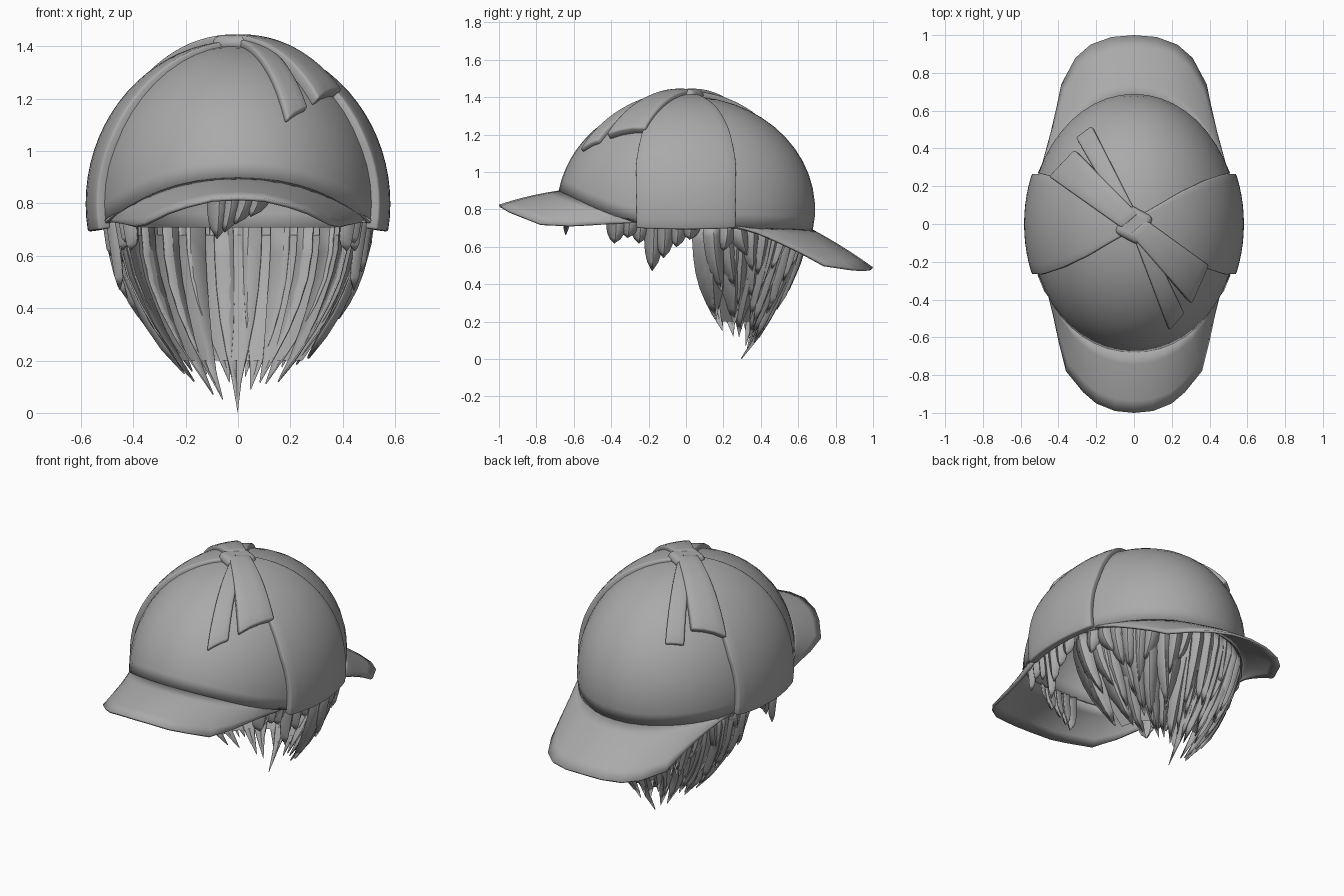
import bpy, math, random
from mathutils import Vector

random.seed(4)
if "Cube" in bpy.data.objects:
    bpy.data.objects.remove(bpy.data.objects["Cube"])

grey = bpy.data.materials.new("plain grey")
grey.use_nodes = True
grey.diffuse_color = (0.4, 0.4, 0.4, 1)
grey.node_tree.nodes["Principled BSDF"].inputs["Base Color"].default_value = (0.4, 0.4, 0.4, 1)

A, B, C, Z0 = 0.55, 0.69, 0.605, 0.8   # crown ellipsoid


def finish(name, verts, faces, thick=0.0, bevel=0.0, angle=40):
    mesh = bpy.data.meshes.new(name)
    mesh.from_pydata(verts, [], faces)
    mesh.materials.append(grey)
    ob = bpy.data.objects.new(name, mesh)
    bpy.context.collection.objects.link(ob)
    bpy.ops.object.select_all(action="DESELECT")
    ob.select_set(True)
    bpy.context.view_layer.objects.active = ob
    if thick:
        mod = ob.modifiers.new("thickness", "SOLIDIFY")
        mod.thickness, mod.offset = thick, -1
    if bevel:
        mod = ob.modifiers.new("soft edges", "BEVEL")
        mod.width, mod.segments, mod.limit_method = bevel, 2, "ANGLE"
        mod.angle_limit = math.radians(50)
    bpy.ops.object.shade_smooth_by_angle(angle=math.radians(angle))
    return ob


def grid(name, rows, **kw):
    n = len(rows[0])
    verts = [p for r in rows for p in r]
    faces = [(i * n + j, (i + 1) * n + j, (i + 1) * n + j + 1, i * n + j + 1)
             for i in range(len(rows) - 1) for j in range(n - 1)]
    return finish(name, verts, faces, **kw)


def lerp_table(table, k):
    # piecewise linear lookup, first column ascending
    for a, b in zip(table, table[1:]):
        if k <= b[0]:
            f = max(0, (k - a[0]) / (b[0] - a[0]))
            return [p + (q - p) * f for p, q in zip(a[1:], b[1:])]
    return list(table[-1][1:])


# Crown: lower edge rises over the front brim
def base_z(y):
    return lerp_table([(-0.69, 0.9), (-0.6, 0.86), (-0.45, 0.79), (-0.25, 0.72), (0.2, 0.7), (0.7, 0.685)], y)[0]


def crown_point(az, v):
    low = math.asin((base_z(-B * math.cos(az)) - Z0) / C)
    el = low + (math.pi / 2 - low) * v
    r = math.cos(el)
    return (A * r * math.sin(az), -B * r * math.cos(az), Z0 + C * math.sin(el))


SEG = 48
rows = [[crown_point(2 * math.pi * j / SEG, v / 14) for j in range(SEG)] for v in range(14)]
verts = [p for r in rows for p in r] + [(0, 0, Z0 + C)]
faces = [(i * SEG + j, i * SEG + (j + 1) % SEG, (i + 1) * SEG + (j + 1) % SEG, (i + 1) * SEG + j)
         for i in range(13) for j in range(SEG)]
faces += [(13 * SEG + j, 13 * SEG + (j + 1) % SEG, 14 * SEG) for j in range(SEG)]
finish("crown", verts, faces, thick=0.02)


# Brims: half outline mirrored, joined to the crown's lower edge
def brim(name, half, sign):
    outline = [(-x, y, z) for x, y, z in reversed(half[1:])] + half
    span = math.acos(0.27 / B)
    inner = []
    for i in range(len(outline)):
        a = span * (2 * i / (len(outline) - 1) - 1)
        x, y = A * 0.985 * math.sin(a), sign * B * 0.985 * math.cos(a)
        inner.append((x, y, base_z(y) + 0.005))
    rows = []
    for k in range(6):
        f = k / 5
        rows.append([Vector(p).lerp(Vector(q), f) + Vector((0, 0, 0.03 * f * (1 - f)))
                     for p, q in zip(inner, outline)])
    if sign > 0:
        rows.reverse()
    grid(name, rows, thick=0.014, angle=50)


brim("front_brim", [(0, -1, .825), (.1, -.99, .82), (.2, -.95, .795), (.27, -.89, .77), (.36, -.78, .725),
                    (.4, -.62, .715), (.43, -.48, .72), (.46, -.36, .725), (.5, -.25, .73)], -1)
brim("back_brim", [(0, 1, .49), (.12, .99, .485), (.23, .95, .48), (.31, .88, .485), (.385, .74, .505),
                   (.41, .62, .57), (.44, .49, .63), (.47, .38, .675), (.5, .27, .705)], 1)


# Ear flaps: wedges wrapping from the crown's top down each side
def ear_flap(name, side):
    rows = []
    for i in range(21):
        th = math.radians(3 + 97 * i / 20)
        width = lerp_table([(0, .03), (.1, .085), (.25, .17), (.4, .235), (.52, .27), (.6, .265)],
                           0.575 * math.sin(min(th, math.pi / 2)))[0]
        row = []
        for j in range(11):
            y = width * (j / 5 - 1)
            k = math.sqrt(1 - (y / 0.72) ** 2)
            row.append((side * 0.582 * k * math.sin(th), y, Z0 + 0.622 * k * math.cos(th)))
        rows.append(row if side > 0 else row[::-1])
    grid(name, rows, thick=0.05, bevel=0.015)


ear_flap("left_ear_flap", 1)
ear_flap("right_ear_flap", -1)


# Ribbon tails draped over the crown
def ribbon(name, start, end, lift):
    rows = []
    for i in range(13):
        f = i / 12
        p = [Vector(s).lerp(Vector(e), f) for s, e in zip(start, end)]
        row = []
        for j in range(4):
            q = p[0].lerp(p[1], j / 3)
            h = math.sqrt(1 - (q.x / A) ** 2 - (q.y / B) ** 2)
            pos = Vector((q.x, q.y, Z0 + C * h))
            nrm = Vector((q.x / A ** 2, q.y / B ** 2, h / C)).normalized()
            row.append(pos + nrm * lift)
        rows.append(row)
    grid(name, rows, thick=lift + 0.008, bevel=0.01)


ribbon("front_wide_ribbon", [(-.02, -.05), (.06, .02)], [(.285, -.405), (.37, -.21)], 0.042)
ribbon("front_narrow_ribbon", [(-.02, -.02), (.04, 0)], [(.18, -.55), (.255, -.46)], 0.026)
ribbon("back_wide_ribbon", [(.02, .05), (-.06, -.02)], [(-.295, .375), (-.42, .24)], 0.042)
ribbon("back_narrow_ribbon", [(.03, .02), (-.04, 0)], [(-.215, .505), (-.295, .445)], 0.026)

# Knot
bpy.ops.mesh.primitive_cube_add(size=1, location=(0, -0.005, 1.41), rotation=(0, 0, math.radians(-28)))
knot = bpy.context.object
knot.name = "knot"
knot.scale = (0.15, 0.17, 0.065)
bpy.ops.object.transform_apply(location=False, rotation=False, scale=True)
knot.data.materials.append(grey)
mod = knot.modifiers.new("round", "BEVEL")
mod.width, mod.segments = 0.03, 3
bpy.ops.object.shade_smooth_by_angle(angle=math.radians(50))


# Hair surface: half rings narrowing to a point at the nape
def hair_point(phi, z, grow=0.0):
    rx, back, mid = lerp_table([(0, .05, .32, .28), (.05, .14, .37, .22), (.2, .28, .45, .14), (.35, .385, .53, .1),
                                (.5, .46, .595, .075), (.65, .5, .64, .065), (.8, .495, .64, .065)], z)
    return Vector(((rx + grow) * math.sin(phi), mid + (back - mid + grow) * math.cos(phi), z))


# Side locks hang straight below the flaps
def side_point(y, z, side, grow=0.0):
    x = 0.5 * math.sqrt(1 - (y / 0.69) ** 2) - 0.15 * (0.72 - z) + grow
    return Vector((side * x, y, z))


def add_lock(verts, faces, point, u, width, top, tip, grow, bend):
    # leaf-shaped blade with a raised middle and a single pointed end
    base, steps = len(verts), 6
    for i in range(steps):
        f = i / steps
        z = top + (tip - top) * f
        w = width * (1 - f ** 4)
        c = u + bend * f * f
        for s, g in ((-1, -0.014), (0, 0.01), (1, -0.014)):
            verts.append(point(c + s * w, z, grow + g))
    verts.append(point(u + bend, tip, grow))
    for i in range(steps - 1):
        a = base + 3 * i
        faces += [(a, a + 1, a + 4, a + 3), (a + 1, a + 2, a + 5, a + 4)]
    a = base + 3 * (steps - 1)
    faces += [(a, a + 1, a + 3), (a + 1, a + 2, a + 3)]


# Inner layer of back hair
rows = [[hair_point(math.radians(-80 + 10 * j), 0.2 + 0.48 * i / 9, -0.03) for j in range(17)] for i in range(10)]
grid("hair_lining", rows)

# Overlapping back locks in layers, longest innermost
verts, faces = [], []
for layer, (count, low, high) in enumerate([(13, 0.03, 0.12), (20, 0.1, 0.3), (23, 0.25, 0.5)]):
    for i in range(count):
        phi = math.radians(-82 + 164 * i / (count - 1))
        side = abs(math.sin(phi))
        tip = random.uniform(low, high) + 0.1 * side ** 4
        if layer == 0 and i == count // 2:
            tip = 0
        add_lock(verts, faces, hair_point, phi, (2.6 - 0.2 * layer) / count, 0.71, tip,
                 -0.018 + 0.01 * layer + random.uniform(-.006, .006), random.uniform(-.1, .1))
finish("back_hair", verts, faces, thick=0.006, angle=30)

# Side locks on both sides
for name, side in (("left_side_hair", 1), ("right_side_hair", -1)):
    verts, faces = [], []
    for y, tip in ((-.37, .62), (-.3, .65), (-.24, .62), (-.17, .47), (-.11, .54), (-.04, .6), (.03, .64)):
        add_lock(verts, faces, lambda u, z, g: side_point(u, z, side, g), y, 0.05, 0.76, tip,
                 random.uniform(-.01, .01), -0.01)
    finish(name, verts, faces, thick=0.006, angle=30)

# Short fringe under the front brim
verts, faces = [], []
for x, tip, bend in ((-.07, .665, -.01), (-.02, .69, -.03), (.04, .72, -.05), (.09, .75, -.04)):
    add_lock(verts, faces, lambda u, z, g: Vector((u, -0.64 - g, z)), x, 0.045, 0.88, tip, 0, bend)
finish("fringe", verts, faces, thick=0.006, angle=30)
